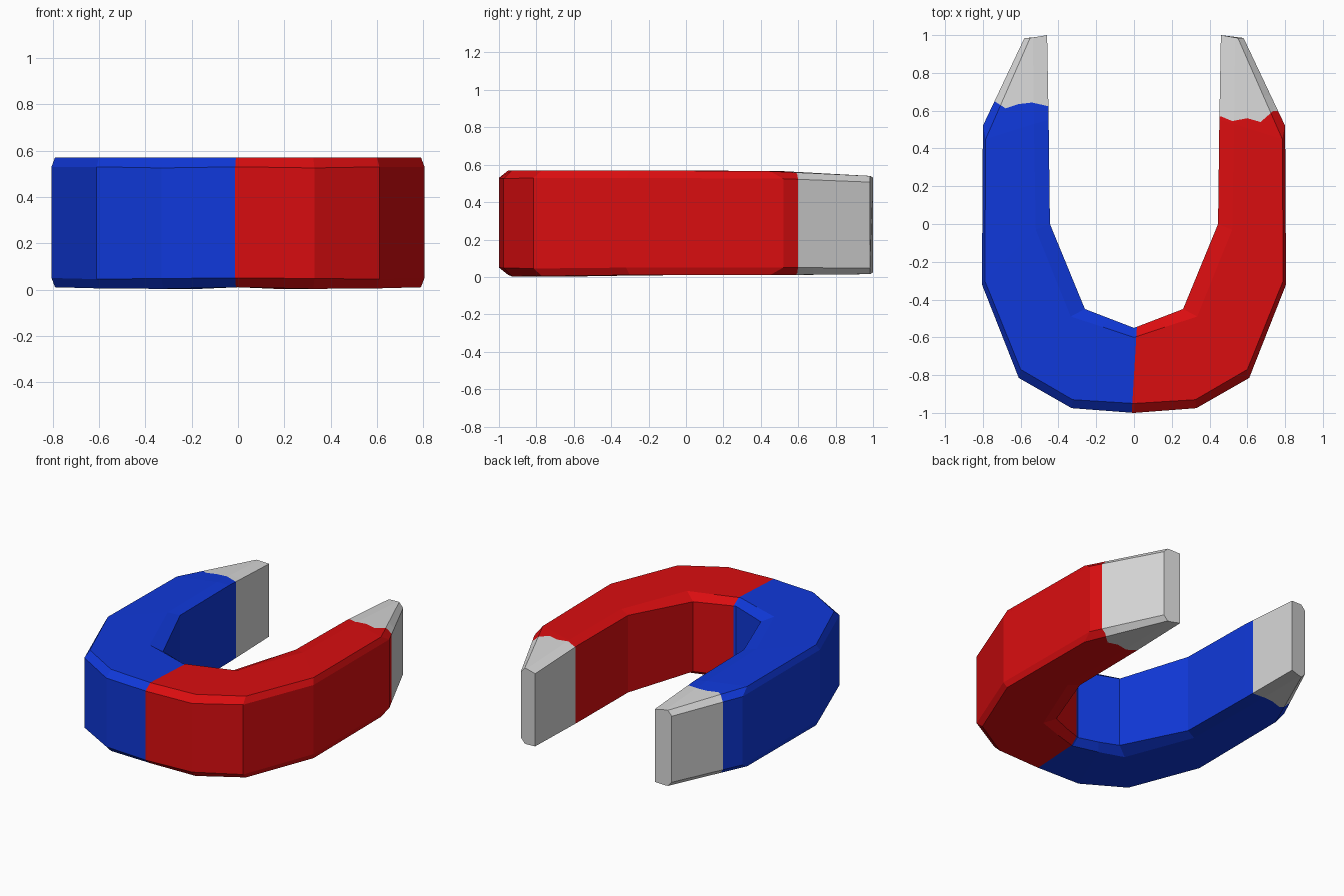
import bpy, bmesh
from mathutils import Vector

if "Cube" in bpy.data.objects:
    bpy.data.objects.remove(bpy.data.objects["Cube"])

# Stations along the right half, from bend centre to tip:
# outer wall, top outer edge, top inner edge, inner wall (x, y each)
PLAN = [
    ((0, -1), (0, -.95), (0, -.60), (0, -.55)),
    ((.33, -.975), (.325, -.93), (.165, -.545), (.13, -.50)),
    ((.61, -.815), (.60, -.77), (.335, -.49), (.26, -.45)),
    ((.805, -.32), (.79, -.30), (.52, -.03), (.445, 0)),
    ((.80, .52), (.785, .45), (.53, .53), (.452, .55)),
    ((.58, .985), (.55, .985), (.535, .987), (.46, 1.0)),
]
# Heights: bottom, top, outer chamfer, inner chamfer
LEVELS = [(.01, .57, .04, .04), (.003, .57, .045, .04), (.005, .57, .04, .04),
          (.01, .57, .04, .012), (.01, .565, .04, .01), (.015, .54, .033, .01)]
# Wavy paint edge on each tip, as (|x|, y)
EDGES = {1: [(.40, .57), (.46, .57), (.52, .545), (.60, .56), (.67, .54), (.735, .597), (.85, .60)],
         -1: [(.40, .625), (.46, .625), (.54, .643), (.61, .635), (.68, .612), (.735, .648), (.85, .645)]}


def material(name, colour):
    m = bpy.data.materials.new(name)
    m.diffuse_color = (*colour, 1)
    m.use_nodes = True
    m.node_tree.nodes["Principled BSDF"].inputs["Base Color"].default_value = m.diffuse_color
    return m


def ring(bm, i, side):
    o, to, ti, n = PLAN[i]
    b, t, co, ci = LEVELS[i]
    pts = [(o, b + co), (o, t - co), (to, t), (ti, t), (n, t - ci), (n, b + ci), (ti, b), (to, b)]
    return [bm.verts.new((side * p[0], p[1], z)) for p, z in pts]


def cut(bm, co, no, keep=lambda c: True):
    """Split the faces whose centre passes the test along a plane."""
    faces = [f for f in bm.faces if keep(f.calc_center_median())]
    geom = set(faces)
    for f in faces:
        geom.update(f.edges)
        geom.update(f.verts)
    bmesh.ops.bisect_plane(bm, geom=list(geom), plane_co=co, plane_no=no, dist=1e-5)


# Horseshoe body swept through all stations
bm = bmesh.new()
rings = [ring(bm, i, -1) for i in range(5, 0, -1)] + [ring(bm, i, 1) for i in range(6)]
for a, b in zip(rings, rings[1:]):
    for k in range(8):
        j = (k + 1) % 8
        bm.faces.new((a[k], a[j], b[j], b[k]))
bm.faces.new(rings[0])
bm.faces.new(rings[-1][::-1])
bmesh.ops.recalc_face_normals(bm, faces=bm.faces)

# Red and blue seam at the bend
cut(bm, (0, -.8, 0), (1, -.06, 0), lambda c: c.y < 0)

# Wavy paint edges near the tips
for side, edge in EDGES.items():
    for y in (.525, .68):
        cut(bm, (0, y, 0), (0, 1, 0), lambda c: c.x * side > .2 and c.y > 0)
    band = lambda c: c.x * side > .2 and .525 < c.y < .68
    for x, y in edge[1:-1]:
        cut(bm, (side * x, 0, 0), (1, 0, 0), band)
    for (x0, y0), (x1, y1) in zip(edge, edge[1:]):
        cut(bm, (side * x0, y0, 0), (y0 - y1, side * (x1 - x0), 0),
            lambda c: band(c) and x0 < c.x * side < x1)


def edge_y(x):
    side = 1 if x > 0 else -1
    for (x0, y0), (x1, y1) in zip(EDGES[side], EDGES[side][1:]):
        if x0 <= abs(x) <= x1:
            return y0 + (y1 - y0) * (abs(x) - x0) / (x1 - x0)
    return 2


# Colour by position: tips bare, right side red, left side blue
for f in bm.faces:
    c = f.calc_center_median()
    if c.y > edge_y(c.x):
        f.material_index = 2
    else:
        f.material_index = 0 if c.x > (.06 * (c.y + .8) if c.y < 0 else 0) else 1
    f.smooth = False

mesh = bpy.data.meshes.new("horseshoe_magnet")
bm.to_mesh(mesh)
bm.free()
for m in (material("red paint", (.70, .004, .005)),
          material("blue paint", (.005, .04, .70)),
          material("bare metal", (.68, .68, .68))):
    mesh.materials.append(m)
obj = bpy.data.objects.new("horseshoe_magnet", mesh)
bpy.context.collection.objects.link(obj)
